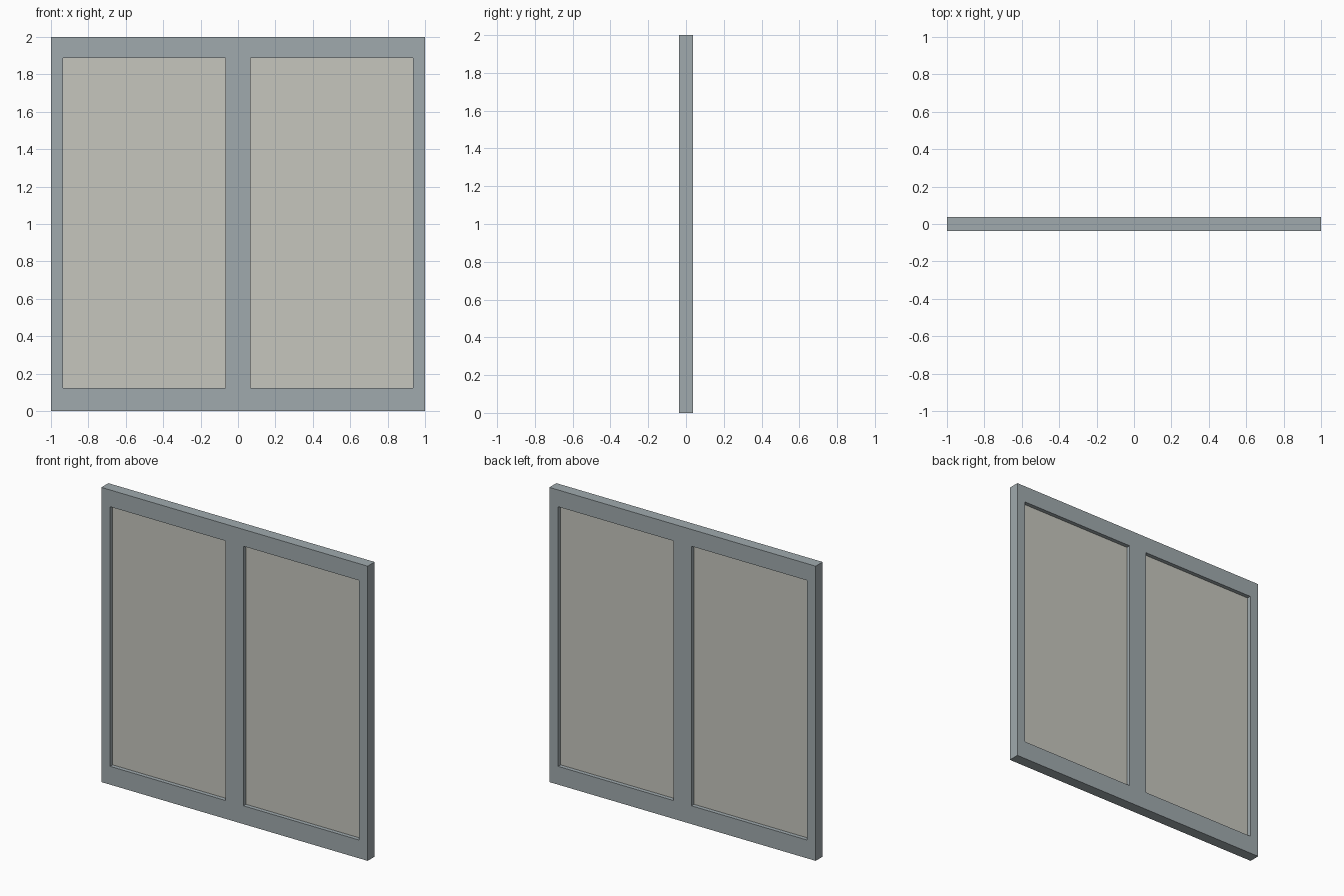
import bpy
import bmesh

if "Cube" in bpy.data.objects:
    bpy.data.objects.remove(bpy.data.objects["Cube"])

HALF_DEPTH = 0.0375
GLASS_HALF = 0.01
XS = [-1.0, -0.935, -0.067, 0.067, 0.935, 1.0]   # stile and mullion lines
ZS = [0.0, 0.124, 1.886, 2.0]                    # rail lines


def material(name, rgb):
    m = bpy.data.materials.new(name)
    m.diffuse_color = (*rgb, 1.0)
    m.use_nodes = True
    m.node_tree.nodes["Principled BSDF"].inputs["Base Color"].default_value = m.diffuse_color
    return m


def make_object(name, bm, mat):
    bmesh.ops.recalc_face_normals(bm, faces=bm.faces)
    mesh = bpy.data.meshes.new(name)
    bm.to_mesh(mesh)
    bm.free()
    mesh.materials.append(mat)
    obj = bpy.data.objects.new(name, mesh)
    bpy.context.collection.objects.link(obj)
    return obj


def slab(name, cells, half, mat):
    """Extrude the chosen grid cells (column, row) into one solid slab."""
    bm = bmesh.new()
    grid = {}

    def vert(i, k):
        if (i, k) not in grid:
            grid[i, k] = bm.verts.new((XS[i], -half, ZS[k]))
        return grid[i, k]

    for i, k in cells:
        bm.faces.new([vert(i, k), vert(i + 1, k), vert(i + 1, k + 1), vert(i, k + 1)])
    ext = bmesh.ops.extrude_face_region(bm, geom=bm.faces[:], use_keep_orig=True)
    moved = [g for g in ext["geom"] if isinstance(g, bmesh.types.BMVert)]
    bmesh.ops.translate(bm, verts=moved, vec=(0, 2 * half, 0))
    return make_object(name, bm, mat)


frame_grey = material("frame_grey", (0.352, 0.402, 0.423))
pane_beige = material("pane_beige", (0.565, 0.565, 0.515))

# Frame: every grid cell except the two openings
openings = [(1, 1), (3, 1)]
frame_cells = [(i, k) for i in range(5) for k in range(3) if (i, k) not in openings]
slab("window_frame", frame_cells, HALF_DEPTH, frame_grey)

# Panes: thin slabs recessed in the middle of each opening
for side, cell in zip(("left", "right"), openings):
    slab(side + "_pane", [cell], GLASS_HALF, pane_beige)
